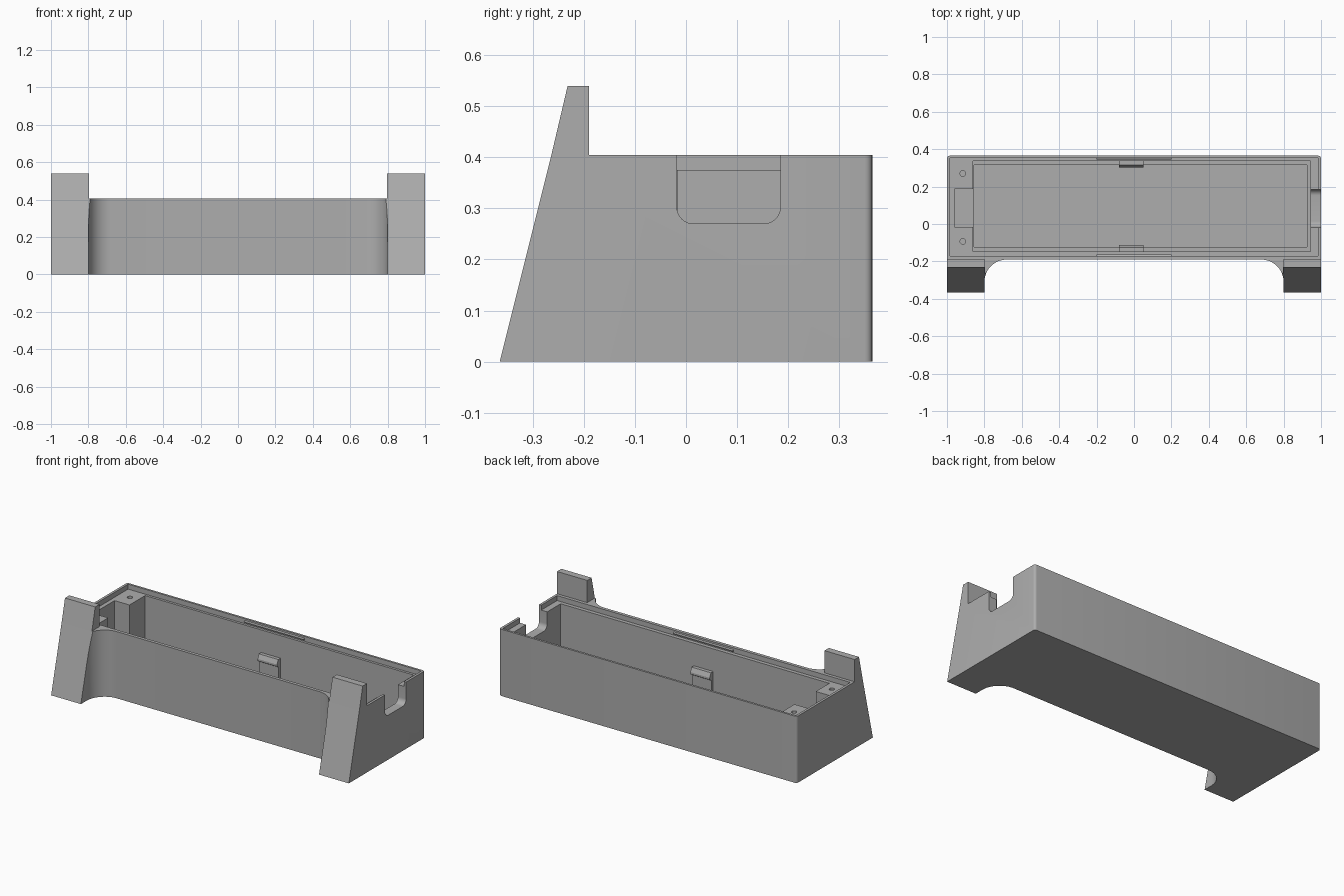
import bpy, bmesh, math

cube = bpy.data.objects.get("Cube")
if cube:
    bpy.data.objects.remove(cube, do_unlink=True)

grey = bpy.data.materials.new("plain grey")
grey.use_nodes = True
COLOUR = (0.42, 0.42, 0.42, 1)
grey.diffuse_color = COLOUR
grey.node_tree.nodes["Principled BSDF"].inputs["Base Color"].default_value = COLOUR

TOP, LEDGE, FLOOR = 0.405, 0.375, 0.035
FRONT, BACK = -0.19, 0.365


def prism(name, outline, axis, low, high):
    """Extrude an outline: (x, y) points along z, or (y, z) points along x."""
    place = (lambda a, b, t: (a, b, t)) if axis == "z" else (lambda a, b, t: (t, a, b))
    bm = bmesh.new()
    ends = [[bm.verts.new(place(a, b, t)) for a, b in outline] for t in (low, high)]
    for ring in ends:
        bm.faces.new(ring)
    n = len(outline)
    for i in range(n):
        j = (i + 1) % n
        bm.faces.new((ends[0][i], ends[0][j], ends[1][j], ends[1][i]))
    bmesh.ops.recalc_face_normals(bm, faces=bm.faces)
    mesh = bpy.data.meshes.new(name)
    bm.to_mesh(mesh)
    bm.free()
    mesh.materials.append(grey)
    obj = bpy.data.objects.new(name, mesh)
    bpy.context.collection.objects.link(obj)
    return obj


def box(name, x0, x1, y0, y1, z0, z1):
    return prism(name, [(x0, y0), (x1, y0), (x1, y1), (x0, y1)], "z", z0, z1)


def arc(cx, cy, r, start, end, steps=12):
    angles = [math.radians(start + (end - start) * i / steps) for i in range(steps + 1)]
    return [(cx + r * math.cos(a), cy + r * math.sin(a)) for a in angles]


def cut(target, cutter):
    cutter.hide_render = True
    mod = target.modifiers.new("cut", "BOOLEAN")
    mod.operation, mod.solver, mod.object = "DIFFERENCE", "EXACT", cutter
    bpy.context.view_layer.objects.active = target
    bpy.ops.object.modifier_apply(modifier=mod.name)
    bpy.data.objects.remove(cutter, do_unlink=True)


# Tray body with two feet blended into the front wall
half = [(1, -0.365)] + arc(0.985, BACK - 0.015, 0.015, 0, 90, 5)
fillet = arc(0.68, FRONT - 0.12, 0.12, 90, 0)
right_side = fillet + [(0.8, -0.365)] + half
outline = right_side + [(-x, y) for x, y in reversed(right_side)]
body = prism("tray_body", outline, "z", 0, TOP)

# Sloped front of the feet
cut(body, prism("slope_cutter", [(-0.415, -0.2), (-0.365, 0), (-0.24, 0.5), (-0.6, 0.5), (-0.6, -0.2)],
                "x", -1.2, 1.2))

# Lid recess, main cavity, floor well and the pocket between the posts
cut(body, box("recess_cutter", -0.985, 0.985, -0.17, 0.352, LEDGE, 0.6))
cut(body, box("cavity_cutter", -0.86, 0.945, -0.147, 0.337, FLOOR + 0.03, 0.6))
cut(body, box("well_cutter", -0.855, 0.925, -0.122, 0.316, FLOOR, 0.5))
cut(body, box("pocket_cutter", -0.96, -0.8, -0.017, 0.187, FLOOR + 0.03, 0.55))

# Rounded cable notch in the left end wall
notch = ([(-0.018, 0.6)] + arc(0.015, 0.303, 0.033, 180, 270, 8)
         + arc(0.152, 0.303, 0.033, 270, 360, 8) + [(0.185, 0.6)])
cut(body, prism("notch_cutter", notch, "x", 0.9, 1.1))

# Screw holes in the posts
for y in (0.27, -0.093):
    cut(body, prism("hole_cutter", arc(-0.915, y, 0.015, 0, 345, 23), "z", 0.25, 0.5))

bpy.ops.object.select_all(action="DESELECT")
body.select_set(True)
bpy.context.view_layer.objects.active = body
bpy.ops.object.shade_smooth_by_angle(angle=math.radians(30))

# Upright tabs above the feet
tab = [(-0.365 + TOP / 4, TOP), (FRONT, TOP), (FRONT, 0.54), (-0.232, 0.54)]
for side, low, high in (("left", 0.797, 1), ("right", -1, -0.797)):
    prism(side + "_tab", tab, "x", low, high)

# Hooked clips and snap ribs on both long walls
for name, wall, lip, inward in (("front", -0.147, -0.17, 1), ("back", 0.337, 0.352, -1)):
    hook = [(-0.005, FLOOR), (0.018, FLOOR), (0.018, 0.19), (0.034, 0.2),
            (0.034, 0.212), (0.022, 0.238), (-0.005, 0.238)]
    prism(name + "_clip", [(wall + inward * d, z) for d, z in hook], "x", -0.08, 0.05)
    rib = [(-0.003, 0.379), (0.008, 0.384), (0.008, 0.39), (-0.003, 0.396)]
    prism(name + "_snap_rib", [(lip + inward * d, z) for d, z in rib], "x", -0.2, 0.2)
